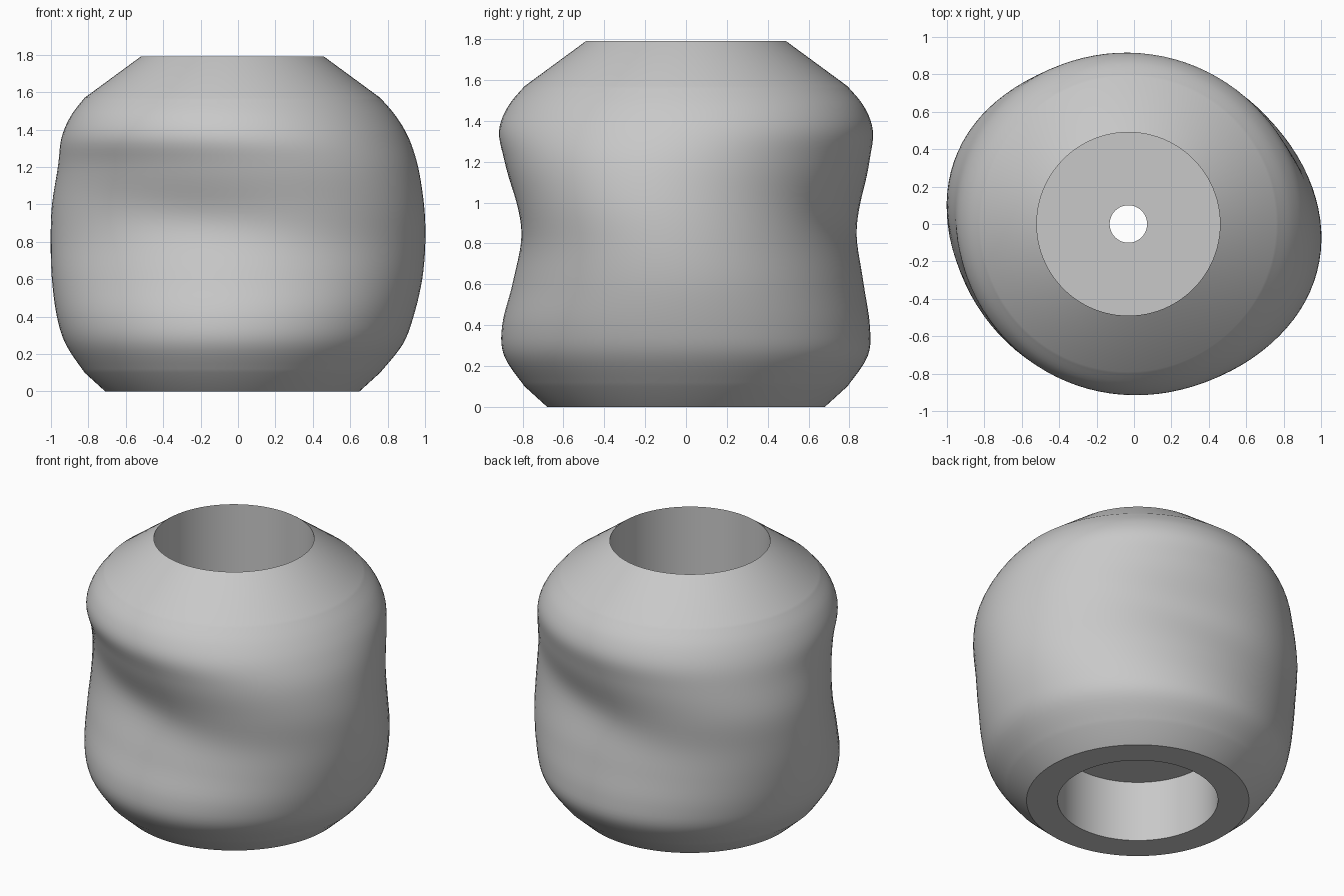
import bpy, bmesh
from math import sin, cos, pi, radians, exp

cube = bpy.data.objects.get("Cube")
if cube:
    bpy.data.objects.remove(cube, do_unlink=True)

SEGMENTS = 96
STEPS = 5
HEIGHT = 1.79
BORE = 0.49
AXIS_X = -0.03

# One plain grey material
grey = bpy.data.materials.new("plain grey")
grey.use_nodes = True
colour = (0.58, 0.58, 0.58, 1)
grey.diffuse_color = colour
grey.node_tree.nodes["Principled BSDF"].inputs["Base Color"].default_value = colour


def ring(bm, z, long_r, short_r, tilt=0, cx=AXIS_X, cy=0, dent=0):
    """Ellipse with dented broad sides; its start direction stays fixed as it turns."""
    t = radians(tilt)
    verts = []
    for i in range(SEGMENTS):
        a = 2 * pi * i / SEGMENTS - t
        u = long_r * cos(a)
        v = short_r * sin(a) * (1 - dent * sin(a) ** 8)
        verts.append(bm.verts.new((cx + u * cos(t) - v * sin(t),
                                   cy + u * sin(t) + v * cos(t), z)))
    return verts


def bridge(bm, lower, upper):
    for i in range(SEGMENTS):
        j = (i + 1) % SEGMENTS
        bm.faces.new((lower[i], lower[j], upper[j], upper[i]))


def smooth_rows(rows):
    """Rounded rows between the given ones (Catmull-Rom)."""
    result = []
    for k in range(len(rows) - 1):
        p0, p1, p2 = rows[max(k - 1, 0)], rows[k], rows[k + 1]
        p3 = rows[min(k + 2, len(rows) - 1)]
        for s in range(STEPS):
            t = s / STEPS
            result.append([b + t * (c - a) / 2
                           + t * t * (a - 2.5 * b + 2 * c - d / 2)
                           + t ** 3 * (1.5 * (b - c) + (d - a) / 2)
                           for a, b, c, d in zip(p0, p1, p2, p3)])
    return result + [rows[-1]]


# Curved wall: height, long radius, short radius, tilt, centre x, centre y
wall = [
    (.1, .79, .79, -8, AXIS_X, 0),
    (.25, .90, .89, -9, -.02, 0),
    (.4, .955, .898, -10, -.015, 0),
    (.6, .995, .855, -11, -.005, .01),
    (.8, 1.012, .82, -14, 0, .015),
    (1.0, 1.012, .83, -19, 0, .012),
    (1.2, .98, .875, -24, 0, .005),
    (1.35, .935, .91, -27, -.015, 0),
    (1.47, .87, .872, -28, -.025, 0),
    (1.57, .79, .79, -28, AXIS_X, 0),
]
# Bore and the thin dividing floor with its small hole: height, radius
inner = [(.51, BORE), (.51, .1), (.41, .1), (.41, BORE), (0, BORE)]

bm = bmesh.new()
rings = [ring(bm, 0, .68, .68)]
for row in smooth_rows(wall):
    groove = .035 * exp(-((row[0] - .92) / .15) ** 2)
    rings.append(ring(bm, *row, dent=groove))
rings.append(ring(bm, HEIGHT, BORE, BORE))
rings += [ring(bm, z, r, r) for z, r in inner]
for k, lower in enumerate(rings):
    bridge(bm, lower, rings[(k + 1) % len(rings)])
bmesh.ops.recalc_face_normals(bm, faces=bm.faces)

mesh = bpy.data.meshes.new("hollow_body")
bm.to_mesh(mesh)
bm.free()
mesh.materials.append(grey)
body = bpy.data.objects.new("hollow_body", mesh)
bpy.context.collection.objects.link(body)

# Smooth sides with crisp rims
bpy.ops.object.select_all(action="DESELECT")
body.select_set(True)
bpy.context.view_layer.objects.active = body
bpy.ops.object.shade_smooth_by_angle(angle=radians(30))
